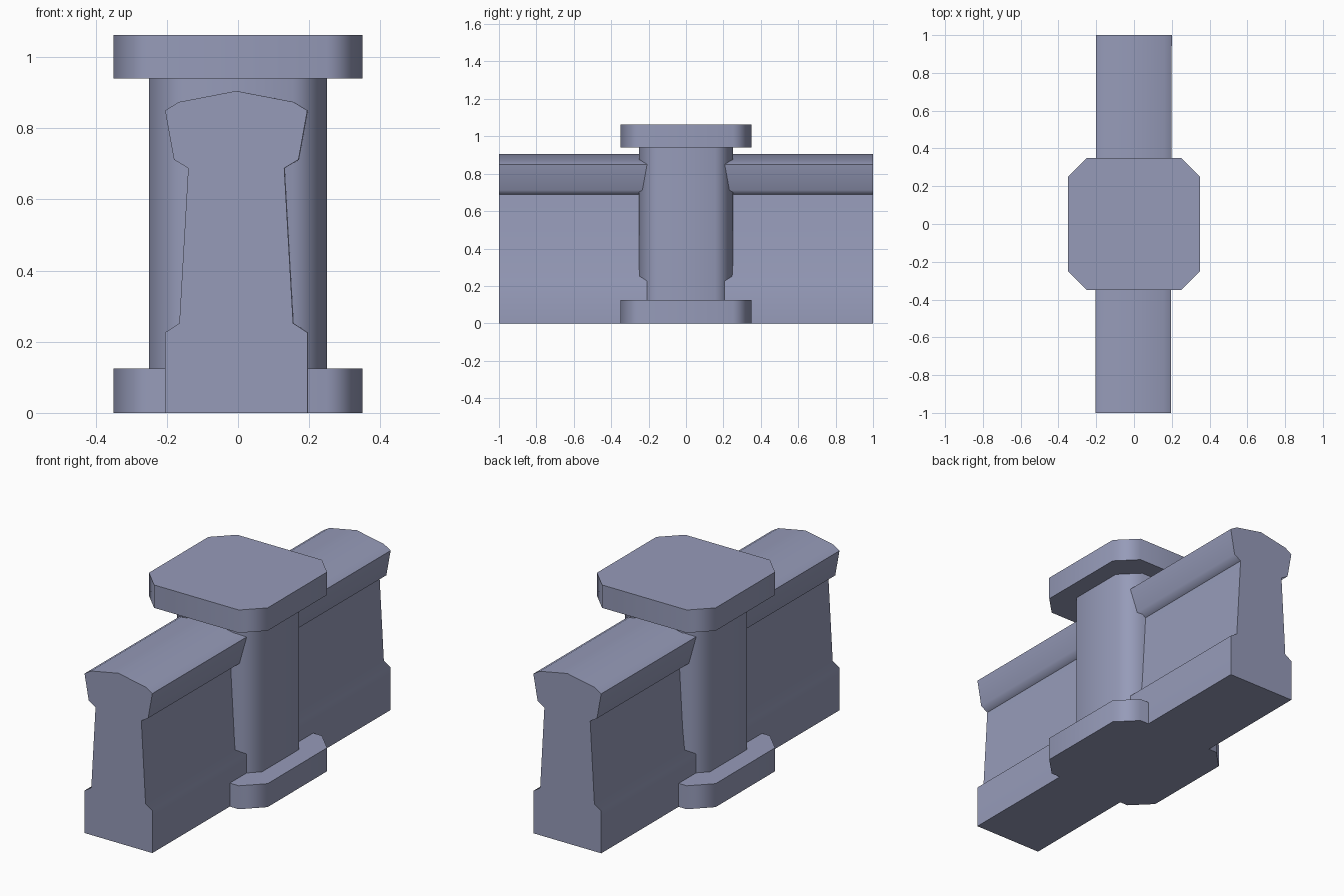
import bpy, bmesh, math

if "Cube" in bpy.data.objects:
    bpy.data.objects.remove(bpy.data.objects["Cube"])

mat = bpy.data.materials.new("slate blue grey")
mat.diffuse_color = (0.305, 0.328, 0.485, 1)
mat.use_nodes = True
mat.node_tree.nodes["Principled BSDF"].inputs["Base Color"].default_value = mat.diffuse_color


def loft(name, ring_a, ring_b, angle):
    """Solid between two matching outlines, smoothed across soft edges."""
    bm = bmesh.new()
    a = [bm.verts.new(p) for p in ring_a]
    b = [bm.verts.new(p) for p in ring_b]
    n = len(a)
    bm.faces.new(a)
    bm.faces.new(b)
    for i in range(n):
        j = (i + 1) % n
        bm.faces.new((a[i], a[j], b[j], b[i]))
    bmesh.ops.recalc_face_normals(bm, faces=bm.faces[:])
    me = bpy.data.meshes.new(name)
    bm.to_mesh(me)
    bm.free()
    me.materials.append(mat)
    ob = bpy.data.objects.new(name, me)
    bpy.context.collection.objects.link(ob)
    bpy.ops.object.select_all(action='DESELECT')
    bpy.context.view_layer.objects.active = ob
    ob.select_set(True)
    bpy.ops.object.shade_smooth_by_angle(angle=math.radians(angle))
    wn = ob.modifiers.new("weighted_normals", 'WEIGHTED_NORMAL')
    wn.keep_sharp = True
    return ob


def chamfered_block(name, half, cut, z0, z1):
    k = half - cut
    pts = [(k, -half), (half, -k), (half, k), (k, half),
           (-k, half), (-half, k), (-half, -k), (-k, -half)]
    loft(name, [(x, y, z0) for x, y in pts], [(x, y, z1) for x, y in pts], 57)


# Central post with base and cap slabs
chamfered_block("post_base", 0.35, 0.10, 0.0, 0.125)
chamfered_block("post_shaft", 0.25, 0.095, 0.125, 0.94)
chamfered_block("post_cap", 0.35, 0.10, 0.94, 1.062)

# Wall cross-section: right half, mirrored for the left
half = [(0.20, 0.0), (0.20, 0.226), (0.16, 0.252), (0.135, 0.688),
        (0.175, 0.712), (0.20, 0.85), (0.161, 0.874)]
profile = half + [(0.0, 0.905)] + [(-x, z) for x, z in reversed(half)]

# The wall drifts very slightly sideways towards the front
def section(y):
    dx = -0.0025 * (1 - y)
    return [(x + dx, y, z) for x, z in profile]

loft("wall", section(-1), section(1), 57)
